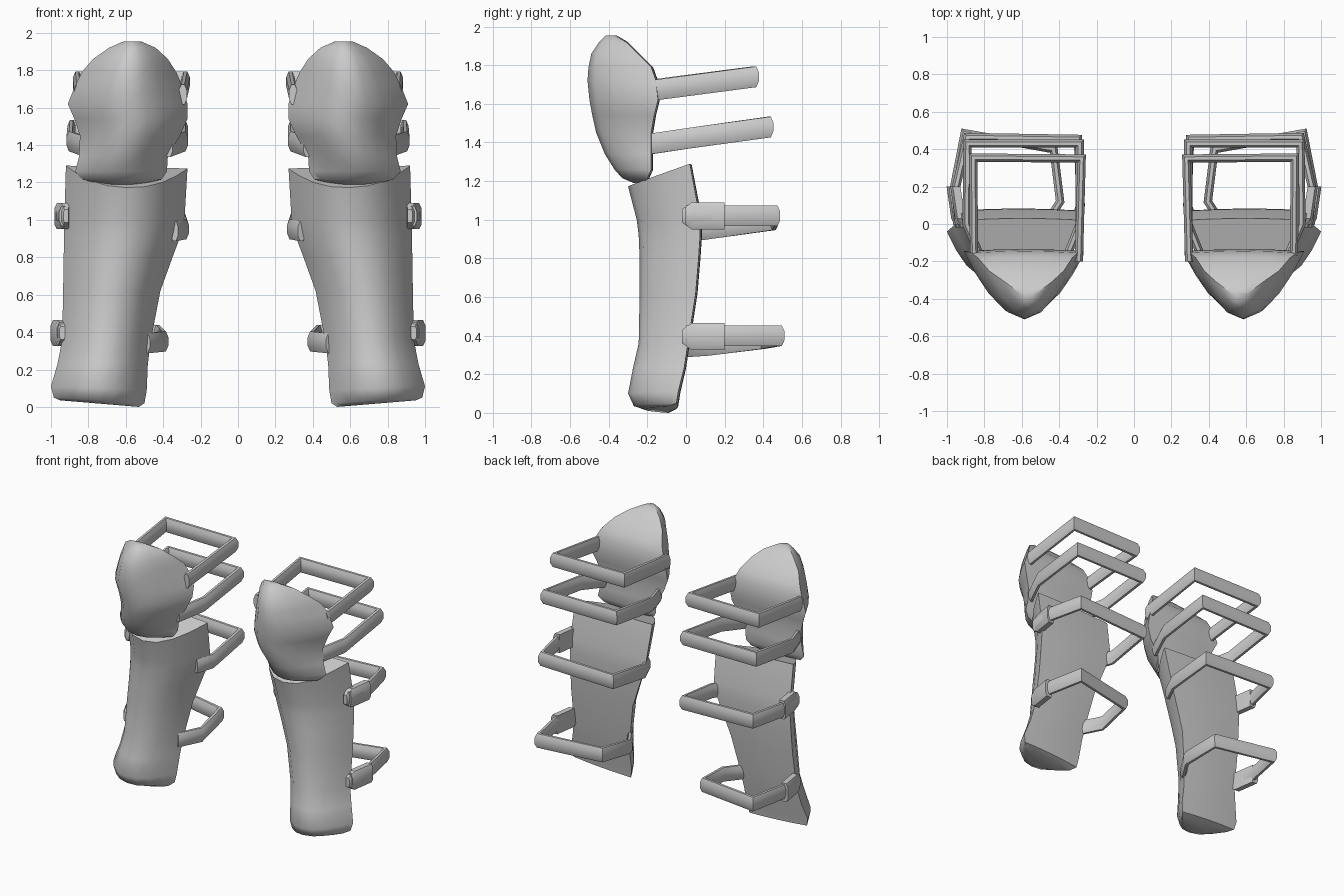
import bpy, bmesh, math
from mathutils import Vector

cube = bpy.data.objects.get("Cube")
if cube:
    bpy.data.objects.remove(cube, do_unlink=True)

grey = bpy.data.materials.new("light grey")
grey.use_nodes = True
colour = (0.6, 0.6, 0.6, 1)
grey.diffuse_color = colour
grey.node_tree.nodes["Principled BSDF"].inputs["Base Color"].default_value = colour


def loft(name, rings, angle=50):
    """Skin a list of closed rings, once for each leg."""
    for side, sx in (("right", 1), ("left", -1)):
        bm = bmesh.new()
        loops = [[bm.verts.new((sx * p[0], p[1], p[2])) for p in r] for r in rings]
        n = len(rings[0])
        for a, b in zip(loops, loops[1:]):
            for i in range(n):
                j = (i + 1) % n
                bm.faces.new((a[i], a[j], b[j], b[i]))
        bm.faces.new(loops[0])
        bm.faces.new(loops[-1])
        bmesh.ops.recalc_face_normals(bm, faces=bm.faces)
        mesh = bpy.data.meshes.new(f"{side}_{name}")
        bm.to_mesh(mesh)
        bm.free()
        mesh.materials.append(grey)
        ob = bpy.data.objects.new(f"{side}_{name}", mesh)
        bpy.context.collection.objects.link(ob)
        bpy.ops.object.select_all(action='DESELECT')
        ob.select_set(True)
        bpy.context.view_layer.objects.active = ob
        bpy.ops.object.shade_smooth_by_angle(angle=math.radians(angle))


def guard_ring(z, x0, x1, back, front, power, dip=0.0, tilt=0.0):
    """Bowed front and nearly flat back; dip lowers the front, tilt the inner side."""
    mid, half = (x0 + x1) / 2, (x1 - x0) / 2
    pts = []
    for i in range(11):
        t = math.sin((i / 10 - 0.5) * math.pi)
        f = 1 - abs(t) ** power
        pts.append((mid + half * t, back + (front - back) * f,
                    z - dip * f - tilt * (t + 1) / 2))
    for t in (0.5, 0, -0.5):
        pts.append((mid + half * t, back + 0.01 * (1 - t * t), z - tilt * (t + 1) / 2))
    return pts


# Shin plates: height, outer x, inner x, back y, front y, dip, tilt
shin = [
    (0.035, -0.95, -0.53, -0.09, -0.21, 0, 0.035),
    (0.05, -0.985, -0.50, -0.05, -0.27, 0, 0.03),
    (0.11, -1.0, -0.488, -0.04, -0.30, 0, 0.02),
    (0.23, -0.965, -0.482, -0.01, -0.275, 0, 0),
    (0.36, -0.94, -0.465, 0.01, -0.245, 0, 0),
    (0.62, -0.935, -0.415, 0.05, -0.24, 0, 0),
    (0.80, -0.932, -0.35, 0.065, -0.24, 0, 0),
    (0.92, -0.93, -0.305, 0.073, -0.245, 0, 0),
    (1.02, -0.928, -0.285, 0.07, -0.255, 0.02, 0),
    (1.29, -0.92, -0.27, 0.02, -0.30, 0.11, 0.015),
]
loft("shin_plate", [guard_ring(z, a, b, k, f, 2.3, d, t) for z, a, b, k, f, d, t in shin])

# Knee caps: height, outer x, inner x, back y, front y
knee = [
    (1.19, -0.72, -0.53, -0.22, -0.27),
    (1.215, -0.83, -0.41, -0.20, -0.33),
    (1.26, -0.87, -0.38, -0.18, -0.37),
    (1.34, -0.85, -0.375, -0.18, -0.42),
    (1.45, -0.845, -0.31, -0.18, -0.465),
    (1.54, -0.875, -0.27, -0.165, -0.485),
    (1.62, -0.91, -0.27, -0.145, -0.50),
    (1.72, -0.87, -0.30, -0.155, -0.51),
    (1.79, -0.835, -0.33, -0.18, -0.505),
    (1.86, -0.775, -0.375, -0.25, -0.49),
    (1.92, -0.69, -0.44, -0.31, -0.45),
    (1.955, -0.61, -0.52, -0.37, -0.415),
]
loft("knee_cap", [guard_ring(*row, 1.9) for row in knee])


def strap(name, path, thick=0.024, tall=0.058):
    """Sweep an upright oval along a path with mitred corners."""
    pts = [Vector(p) for p in path]
    rings = []
    for i, p in enumerate(pts):
        d0 = (p - pts[max(i - 1, 0)]).to_2d()
        d1 = (pts[min(i + 1, len(pts) - 1)] - p).to_2d()
        d0 = d0.normalized() if d0.length else d1.normalized()
        d1 = d1.normalized() if d1.length else d0
        m = (d0 + d1).normalized()
        w = thick / max(m.dot(d1), 0.5)
        rings.append([(p.x - m.y * w * math.cos(a), p.y + m.x * w * math.cos(a),
                       p.z + tall * math.sin(a))
                      for a in (math.tau * (k + 0.5) / 8 for k in range(8))])
    loft(name, rings)


# Straps run from the outer side, round the back, to the inner side
strap("upper_knee_strap", [(-0.855, -0.17, 1.67), (-0.86, 0.355, 1.74),
                           (-0.28, 0.35, 1.74), (-0.295, -0.20, 1.67)])
strap("lower_knee_strap", [(-0.81, -0.20, 1.39), (-0.895, 0.0, 1.42), (-0.89, 0.43, 1.48),
                           (-0.29, 0.43, 1.48), (-0.29, 0.0, 1.42), (-0.37, -0.20, 1.39)])
strap("upper_shin_strap", [(-0.935, 0.0, 1.02), (-0.955, 0.18, 1.02), (-0.89, 0.465, 1.02),
                           (-0.30, 0.455, 1.00), (-0.285, 0.1, 0.95), (-0.34, -0.02, 0.94)])
strap("lower_shin_strap", [(-0.945, 0.0, 0.40), (-0.965, 0.18, 0.40), (-0.905, 0.485, 0.40),
                           (-0.43, 0.40, 0.385), (-0.395, 0.12, 0.35), (-0.49, -0.03, 0.34)])


# Buckles: collars with tapered front ends on the outer side
def buckle(name, x, z):
    rings = []
    for y, dx, w, h in ((-0.02, 0.01, 0.014, 0.035), (0.03, 0, 0.027, 0.07),
                        (0.20, -0.025, 0.027, 0.07)):
        rings.append([(x + dx + w * u, y, z + h * v) for u, v in
                      ((-1, -.6), (-.5, -1), (1, -1), (1, 1), (-.5, 1), (-1, .6))])
    loft(name, rings, 30)


buckle("upper_buckle", -0.93, 1.02)
buckle("lower_buckle", -0.95, 0.395)
